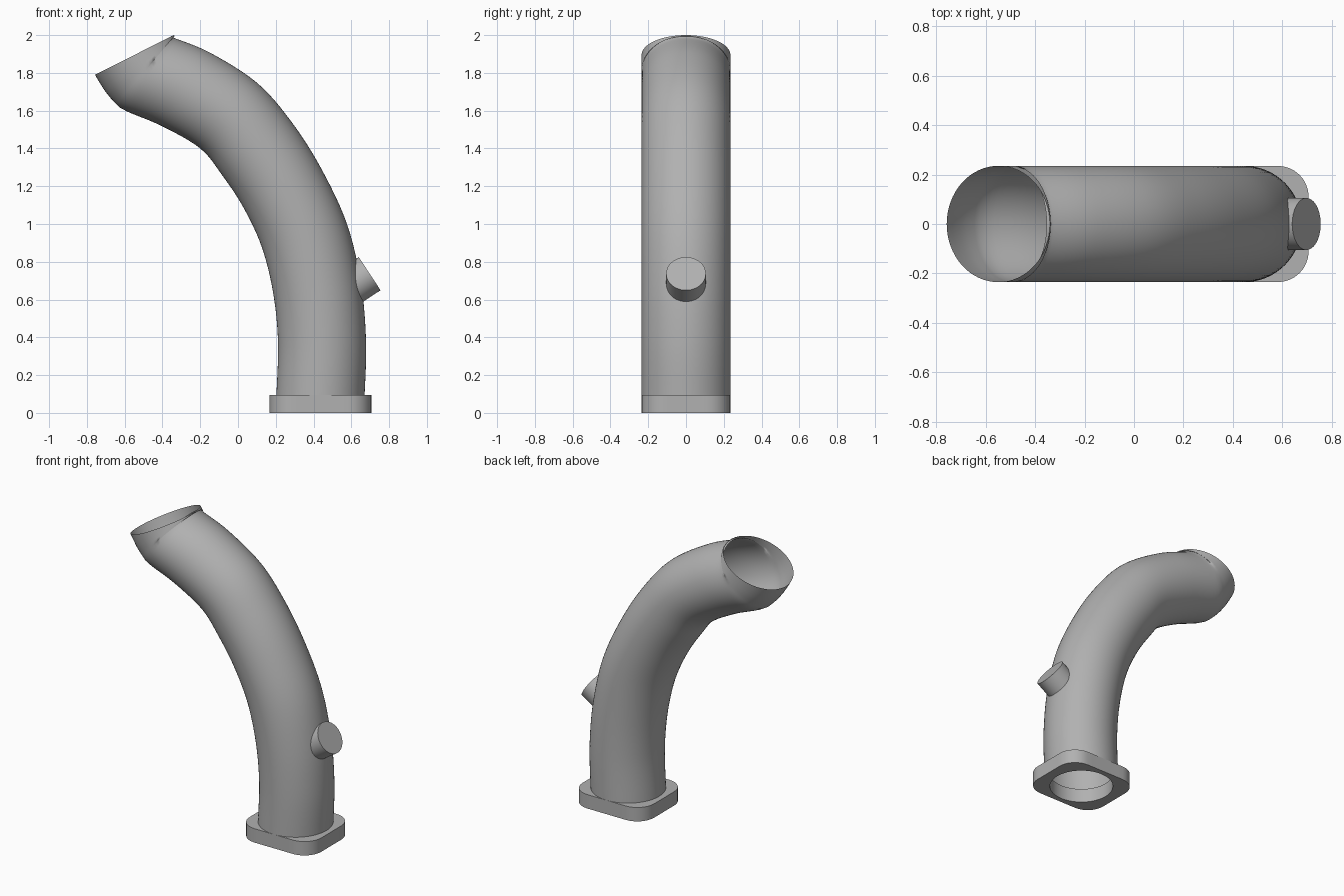
import bpy, bmesh, math
from mathutils import Vector, Matrix

if "Cube" in bpy.data.objects:
    bpy.data.objects.remove(bpy.data.objects["Cube"])

SEG = 64
R = 0.235

# Dark grey metal shared by all parts
metal = bpy.data.materials.new("dark_grey_metal")
metal.diffuse_color = (0.44, 0.44, 0.44, 1)
metal.use_nodes = True
metal.node_tree.nodes["Principled BSDF"].inputs["Base Color"].default_value = metal.diffuse_color


def make_object(name, bm, angle=35):
    bmesh.ops.recalc_face_normals(bm, faces=bm.faces)
    mesh = bpy.data.meshes.new(name)
    bm.to_mesh(mesh)
    bm.free()
    mesh.materials.append(metal)
    ob = bpy.data.objects.new(name, mesh)
    bpy.context.collection.objects.link(ob)
    bpy.ops.object.select_all(action='DESELECT')
    bpy.context.view_layer.objects.active = ob
    ob.select_set(True)
    bpy.ops.object.shade_smooth_by_angle(angle=math.radians(angle))
    return ob


def bridge(bm, a, b):
    for i in range(len(a)):
        j = (i + 1) % len(a)
        bm.faces.new((a[i], a[j], b[j], b[i]))


def catmull(p0, p1, p2, p3, t):
    return [0.5 * (2 * b + (c - a) * t + (2 * a - 5 * b + 4 * c - d) * t * t
                   + (3 * b - a - 3 * c + d) * t ** 3)
            for a, b, c, d in zip(p0, p1, p2, p3)]


# Bent pipe: each section runs from the inner bend (x, z) to the outer bend (x, z)
sections = [
    (0.203, 0.09, 0.670, 0.09),
    (0.212, 0.37, 0.678, 0.37),
    (0.187, 0.63, 0.652, 0.68),
    (0.127, 0.875, 0.577, 1.00),
    (0.030, 1.085, 0.437, 1.30),
    (-0.085, 1.26, 0.280, 1.545),
    (-0.200, 1.40, 0.100, 1.748),
    (-0.400, 1.517, -0.150, 1.908),
    (-0.590, 1.597, -0.345, 1.988),
    (-0.645, 1.635, -0.337, 1.994),
    (-0.705, 1.705, -0.337, 1.997),
    (-0.757, 1.79, -0.340, 2.00),
]
rows = []
last = len(sections) - 1
for k in range(last):
    pts = [sections[max(0, min(last, k + d))] for d in (-1, 0, 1, 2)]
    steps = 6 if k < 8 else 2
    rows += [catmull(*pts, s / steps) for s in range(steps)]
rows.append(sections[-1])

bm = bmesh.new()
prev = None
for ix, iz, ox, oz in rows:
    mid = Vector(((ix + ox) / 2, 0, (iz + oz) / 2))
    half = Vector(((ox - ix) / 2, 0, (oz - iz) / 2))
    ring = []
    for i in range(SEG):
        a = 2 * math.pi * i / SEG
        ring.append(bm.verts.new(mid + half * math.cos(a) + Vector((0, R * math.sin(a), 0))))
    if prev:
        bridge(bm, prev, ring)
    prev = ring
make_object("bent_pipe", bm, 60)

# Base flange: rounded rectangle with a round hole, matched point for point
CX, HX, HY, CR, H = 0.436, 0.27, 0.235, 0.125, 0.095
corners = []
for q, (sx, sy) in enumerate(((1, 1), (-1, 1), (-1, -1), (1, -1))):
    for i in range(9):
        a = math.pi / 2 * (q + i / 8)
        corners.append(Vector((CX + sx * (HX - CR) + CR * math.cos(a),
                               sy * (HY - CR) + CR * math.sin(a))))
outline, hole = [], []
for i, p in enumerate(corners):
    nxt = corners[(i + 1) % len(corners)]
    cuts = 8 if i % 9 == 8 else 1        # straight sides get extra points
    outline += [p.lerp(nxt, s / cuts) for s in range(cuts)]
for x, y in outline:
    a = math.atan2(y, x - CX)
    hole.append((CX + 0.2 * math.cos(a), 0.2 * math.sin(a)))
bm = bmesh.new()
loops = [[bm.verts.new((x, y, z)) for x, y in prof]
         for prof, z in ((outline, 0), (outline, H), (hole, H), (hole, 0))]
for k in range(4):
    bridge(bm, loops[k], loops[(k + 1) % 4])
make_object("base_flange", bm)

# Short side stub, tilted upward
axis = Vector((0.836, 0, 0.549)).normalized()
length = 0.15
centre = Vector((0.697, 0, 0.737)) - axis * length / 2
bm = bmesh.new()
bmesh.ops.create_cone(bm, cap_ends=True, segments=48, radius1=0.105, radius2=0.105, depth=length,
                      matrix=Matrix.Translation(centre) @ axis.to_track_quat('Z', 'Y').to_matrix().to_4x4())
make_object("side_stub", bm)
